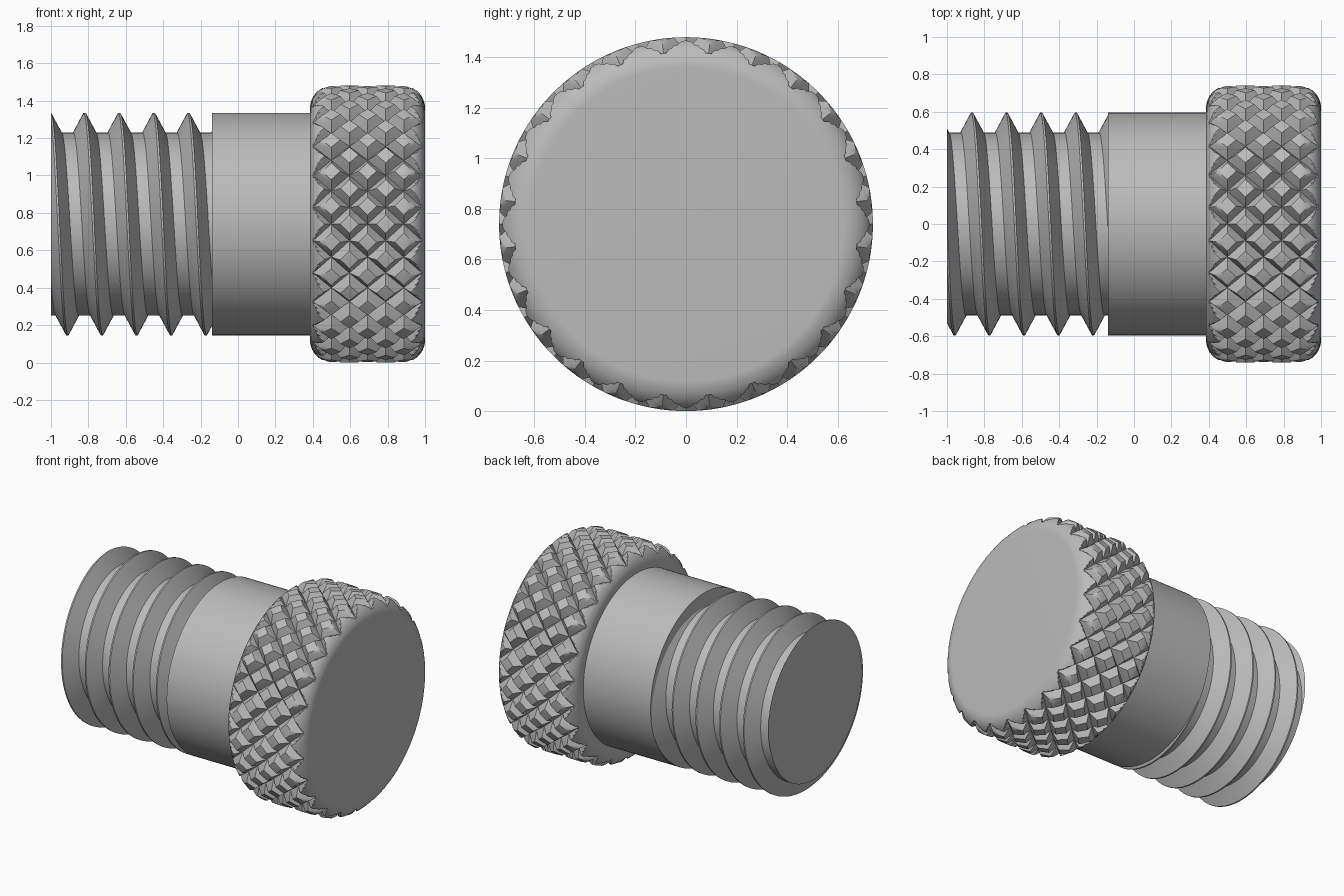
import bpy, bmesh, math

cube = bpy.data.objects.get("Cube")
if cube:
    bpy.data.objects.remove(cube, do_unlink=True)

R = 0.74            # head radius, also the height of the axis
SHANK_R, ROOT_R = 0.595, 0.49
SHANK_X, HEAD_X, LEFT_END = -0.14, 0.385, -1.0

steel = bpy.data.materials.new("steel grey")
steel.use_nodes = True
GREY = (0.5, 0.5, 0.5, 1)
steel.diffuse_color = GREY
steel.node_tree.nodes["Principled BSDF"].inputs["Base Color"].default_value = GREY


def polar(x, r, a):
    """Point around the long axis; angle runs from the top towards the front."""
    return (x, -r * math.sin(a), R + r * math.cos(a))


def finish(name, bm):
    bmesh.ops.recalc_face_normals(bm, faces=bm.faces[:])
    mesh = bpy.data.meshes.new(name)
    bm.to_mesh(mesh)
    bm.free()
    mesh.materials.append(steel)
    ob = bpy.data.objects.new(name, mesh)
    bpy.context.collection.objects.link(ob)
    bpy.ops.object.select_all(action='DESELECT')
    ob.select_set(True)
    bpy.context.view_layer.objects.active = ob
    bpy.ops.object.shade_smooth_by_angle(angle=math.radians(28))


def ring(bm, x, r, count):
    return [bm.verts.new(polar(x, r, math.tau * i / count)) for i in range(count)]


def bridge(bm, a, b):
    for i in range(len(a)):
        j = (i + 1) % len(a)
        bm.faces.new((a[i], a[j], b[j], b[i]))


# Plain shank
bm = bmesh.new()
ends = [ring(bm, x, SHANK_R, 128) for x in (SHANK_X, HEAD_X + 0.01)]
bridge(bm, *ends)
for end in ends:
    bm.faces.new(end)
finish("shank", bm)

# Screw thread: helical sweep of a flat-rooted V, trimmed square at both ends
PITCH, CREST_X, STEPS = 0.185, -0.265, 96
tooth = [(-0.061, ROOT_R), (-0.005, SHANK_R), (0.005, SHANK_R), (0.061, ROOT_R)]
rows = [(CREST_X + k * PITCH + dx, r) for k in range(-6, 3) for dx, r in tooth]
bm = bmesh.new()
cols = []
for i in range(STEPS + 1):
    turn = i / STEPS
    cols.append([bm.verts.new(polar(x + PITCH * turn, r, math.tau * turn)) for x, r in rows])
for a, b in zip(cols, cols[1:]):
    for k in range(len(rows) - 1):
        bm.faces.new((a[k], a[k + 1], b[k + 1], b[k]))
bmesh.ops.remove_doubles(bm, verts=bm.verts[:], dist=1e-5)
for x, side in ((LEFT_END, -1), (SHANK_X, 1)):
    bmesh.ops.bisect_plane(bm, geom=bm.verts[:] + bm.edges[:] + bm.faces[:], dist=1e-6,
                           plane_co=(x, 0, 0), plane_no=(side, 0, 0), clear_outer=True)
bmesh.ops.holes_fill(bm, edges=[e for e in bm.edges if e.is_boundary], sides=0)
finish("thread", bm)

# Knurled head: rounded drum with two crossing sets of helical V grooves
GROOVES, CELL = 24, 16          # grooves each way, lattice steps per groove
COUNT = GROOVES * CELL
STEP = math.tau * R / COUNT
MID, HALF = (HEAD_X + 1) / 2, (1 - HEAD_X) / 2
FILLET, DEPTH, HALF_GROOVE = 0.12, 0.058, 4


def drum_radius(off):
    e = min(FILLET, max(0, abs(off) - (HALF - FILLET)))
    return R - FILLET + math.sqrt(FILLET ** 2 - e ** 2)


def knurl_point(s, t):
    r = drum_radius(s * STEP)
    for line in (s + t, s - t):
        d = abs((line + CELL / 2) % CELL - CELL / 2)
        if d < HALF_GROOVE:
            r = min(r, R - DEPTH * (1 - d / HALF_GROOVE))
    return polar(MID + s * STEP, r, math.tau * t / COUNT)


bm = bmesh.new()
SPAN = int(HALF / STEP)
lattice = [[bm.verts.new(knurl_point(s, t)) for t in range(COUNT)]
           for s in range(-SPAN, SPAN + 1)]
for k, (a, b) in enumerate(zip(lattice, lattice[1:])):
    for t in range(COUNT):
        u = (t + 1) % COUNT
        centre = bm.verts.new(knurl_point(k - SPAN + 0.5, t + 0.5))
        corners = (a[t], a[u], b[u], b[t])
        for c in range(4):
            bm.faces.new((corners[c], corners[(c + 1) % 4], centre))

# Rounded rims running into the flat end faces
start = math.asin((SPAN * STEP - HALF + FILLET) / FILLET)
for side, last in ((-1, lattice[0]), (1, lattice[-1])):
    for n in range(1, 5):
        a = start + (math.pi / 2 - start) * n / 4
        x = MID + side * (HALF - FILLET + FILLET * math.sin(a))
        new = ring(bm, x, R - FILLET + FILLET * math.cos(a), COUNT)
        bridge(bm, last, new)
        last = new
    bm.faces.new(last)
finish("knurled_head", bm)
